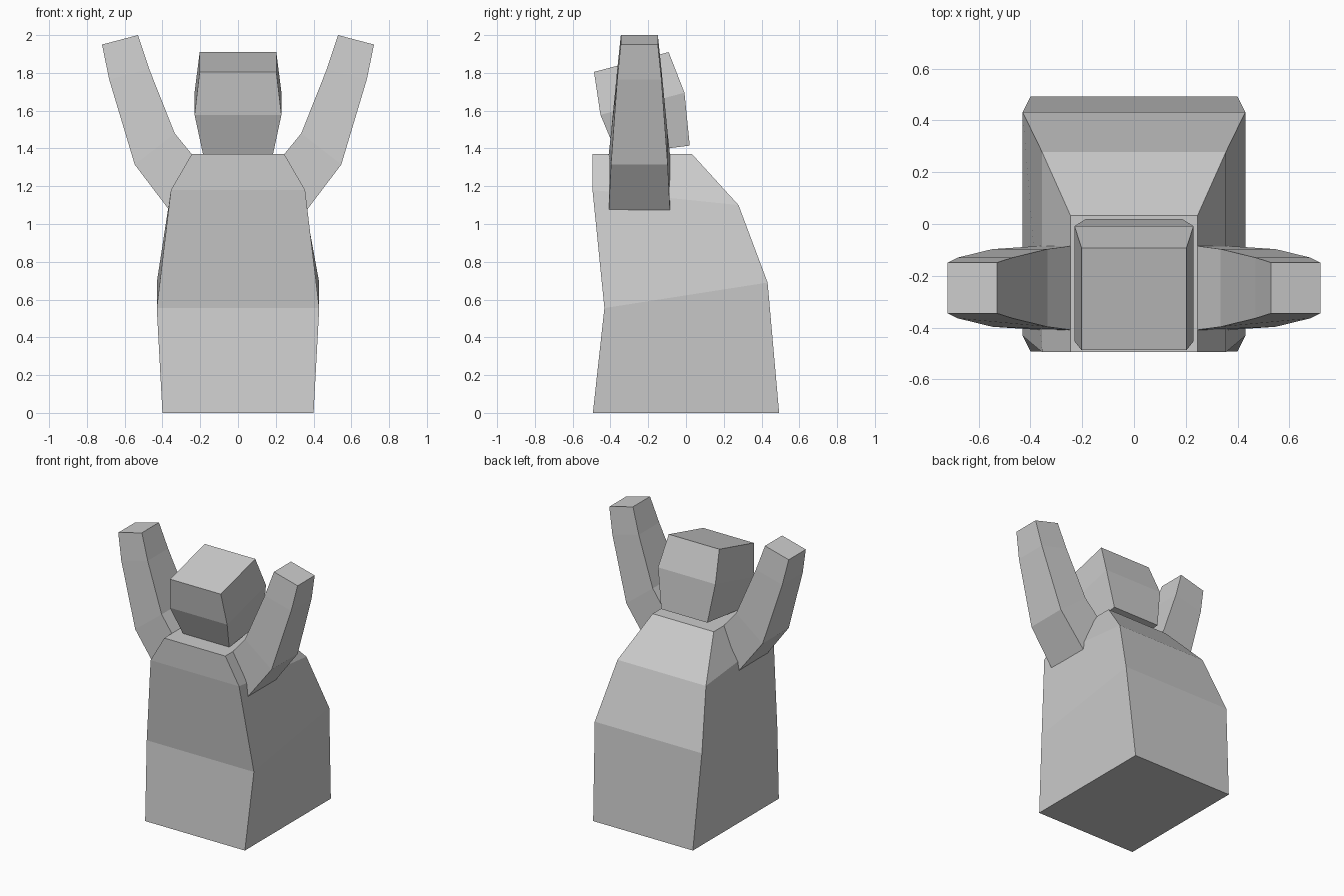
import bpy, bmesh

if "Cube" in bpy.data.objects:
    bpy.data.objects.remove(bpy.data.objects["Cube"])


def loft(name, rings):
    """Skin a stack of four-cornered rings and cap both ends."""
    bm = bmesh.new()
    loops = [[bm.verts.new(p) for p in ring] for ring in rings]
    for a, b in zip(loops, loops[1:]):
        for i in range(4):
            j = (i + 1) % 4
            bm.faces.new((a[i], a[j], b[j], b[i]))
    bm.faces.new(loops[0])
    bm.faces.new(loops[-1])
    bmesh.ops.recalc_face_normals(bm, faces=bm.faces)
    mesh = bpy.data.meshes.new(name)
    bm.to_mesh(mesh)
    bm.free()
    obj = bpy.data.objects.new(name, mesh)
    bpy.context.collection.objects.link(obj)
    return obj


def section(half_width, front, back):
    """Ring symmetric in x, given its front and back (y, z)."""
    w = half_width
    return [(-w, *front), (w, *front), (w, *back), (-w, *back)]


def arm_section(side, inner, outer, half_depth, y=-0.247):
    """Ring across an arm, given its inner and outer (x, z)."""
    (xi, zi), (xo, zo), d = inner, outer, half_depth
    return [(side * xi, y - d, zi), (side * xo, y - d, zo),
            (side * xo, y + d, zo), (side * xi, y + d, zi)]


# Body
loft("body", [
    section(0.40, (-0.493, 0.0), (0.493, 0.0)),
    section(0.43, (-0.432, 0.555), (0.432, 0.69)),
    section(0.355, (-0.495, 1.18), (0.278, 1.10)),
    section(0.245, (-0.495, 1.37), (0.032, 1.37)),
])

# Head, tilted forward
loft("head", [
    section(0.185, (-0.365, 1.368), (0.02, 1.415)),
    section(0.23, (-0.453, 1.578), (-0.008, 1.695)),
    section(0.203, (-0.487, 1.805), (-0.092, 1.91)),
])

# Raised arms
for side, label in ((-1, "left"), (1, "right")):
    loft(label + "_arm", [
        arm_section(side, (0.245, 1.37), (0.365, 1.075), 0.162),
        arm_section(side, (0.335, 1.48), (0.547, 1.315), 0.15),
        arm_section(side, (0.47, 1.82), (0.682, 1.765), 0.117),
        arm_section(side, (0.53, 2.0), (0.72, 1.95), 0.098),
    ])
